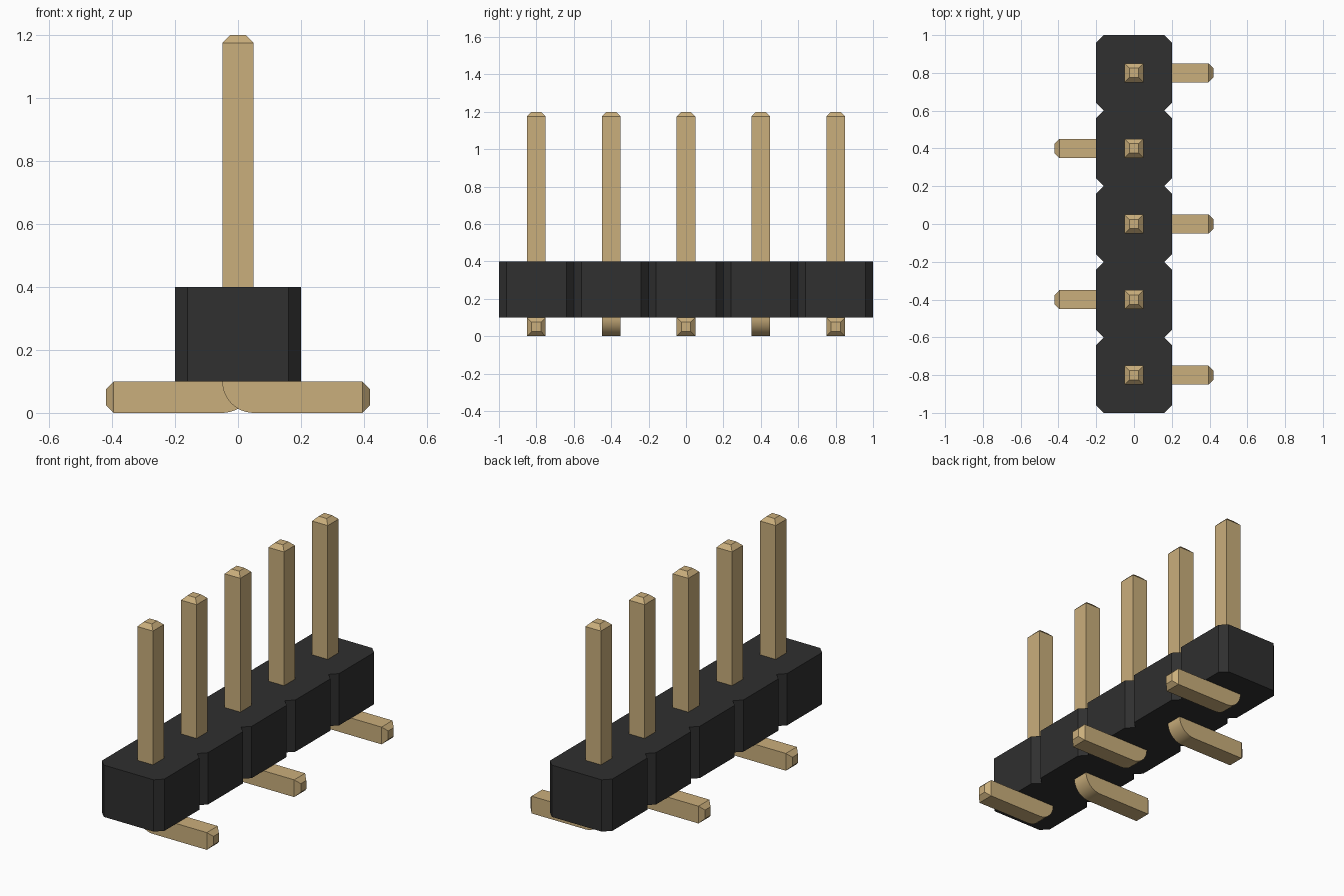
import bpy, bmesh, math

if "Cube" in bpy.data.objects:
    bpy.data.objects.remove(bpy.data.objects["Cube"], do_unlink=True)


def make_material(name, rgb):
    mat = bpy.data.materials.new(name)
    mat.use_nodes = True
    mat.diffuse_color = (*rgb, 1)
    mat.node_tree.nodes["Principled BSDF"].inputs["Base Color"].default_value = (*rgb, 1)
    return mat


black = make_material("black plastic", (0.029, 0.029, 0.029))
gold = make_material("gold metal", (0.59, 0.425, 0.20))

COUNT, PITCH = 5, 0.4
HALF = 0.05            # half the pin thickness
TIP, TIP_HALF = 0.025, 0.025
ROWS = [(i - (COUNT - 1) / 2) * PITCH for i in range(COUNT)]


def finish(bm, name, mat):
    bmesh.ops.remove_doubles(bm, verts=bm.verts, dist=1e-5)
    bmesh.ops.recalc_face_normals(bm, faces=bm.faces)
    mesh = bpy.data.meshes.new(name)
    bm.to_mesh(mesh)
    bm.free()
    mesh.materials.append(mat)
    obj = bpy.data.objects.new(name, mesh)
    bpy.context.collection.objects.link(obj)
    return obj


# Housing: a row of chamfered blocks, outlined once and extruded upward
def build_housing():
    half_w, half_p, cut = 0.2, PITCH / 2, 0.04
    right = []
    for y in ROWS:
        right += [(half_w - cut, y - half_p), (half_w, y - half_p + cut),
                  (half_w, y + half_p - cut)]
    right.append((half_w - cut, ROWS[-1] + half_p))
    outline = right + [(-x, y) for x, y in reversed(right)]
    bm = bmesh.new()
    base = bm.faces.new([bm.verts.new((x, y, 0.1)) for x, y in outline])
    top = bmesh.ops.extrude_face_region(bm, geom=[base], use_keep_orig=True)
    bmesh.ops.translate(bm, vec=(0, 0, 0.3),
                        verts=[g for g in top["geom"] if isinstance(g, bmesh.types.BMVert)])
    finish(bm, "housing", black)


# Pin: square section lofted down the post, round the bend and along the foot
def build_pin(name, y, side):
    # each section: inner (x, z), outer (x, z), half depth
    sections = [((TIP_HALF, 1.2), (-TIP_HALF, 1.2), TIP_HALF),
                ((HALF, 1.2 - TIP), (-HALF, 1.2 - TIP), HALF)]
    steps = 12
    for i in range(steps + 1):
        a = math.pi / 2 * i / steps
        sections.append(((HALF, 0.1),
                         (HALF - 0.1 * math.cos(a), 0.1 - 0.1 * math.sin(a)), HALF))
    sections += [((0.42 - TIP, 0.1), (0.42 - TIP, 0), HALF),
                 ((0.42, HALF + TIP_HALF), (0.42, HALF - TIP_HALF), TIP_HALF)]

    bm = bmesh.new()
    rings = []
    for (xi, zi), (xo, zo), d in sections:
        corners = [(xi, -d, zi), (xi, d, zi), (xo, d, zo), (xo, -d, zo)]
        rings.append([bm.verts.new((side * x, y + dy, z)) for x, dy, z in corners])
    for n, (a, b) in enumerate(zip(rings, rings[1:])):
        for k in range(4):
            m = (k + 1) % 4
            face = bm.faces.new((a[k], a[m], b[m], b[k]))
            # only the outside of the bend is smooth
            face.smooth = k == 2 and 2 <= n < 2 + steps
    bm.faces.new(rings[0])
    bm.faces.new(rings[-1])
    finish(bm, name, gold)


build_housing()
for i, y in enumerate(ROWS):
    build_pin(f"pin_{i + 1}", y, 1 if i % 2 == 0 else -1)
